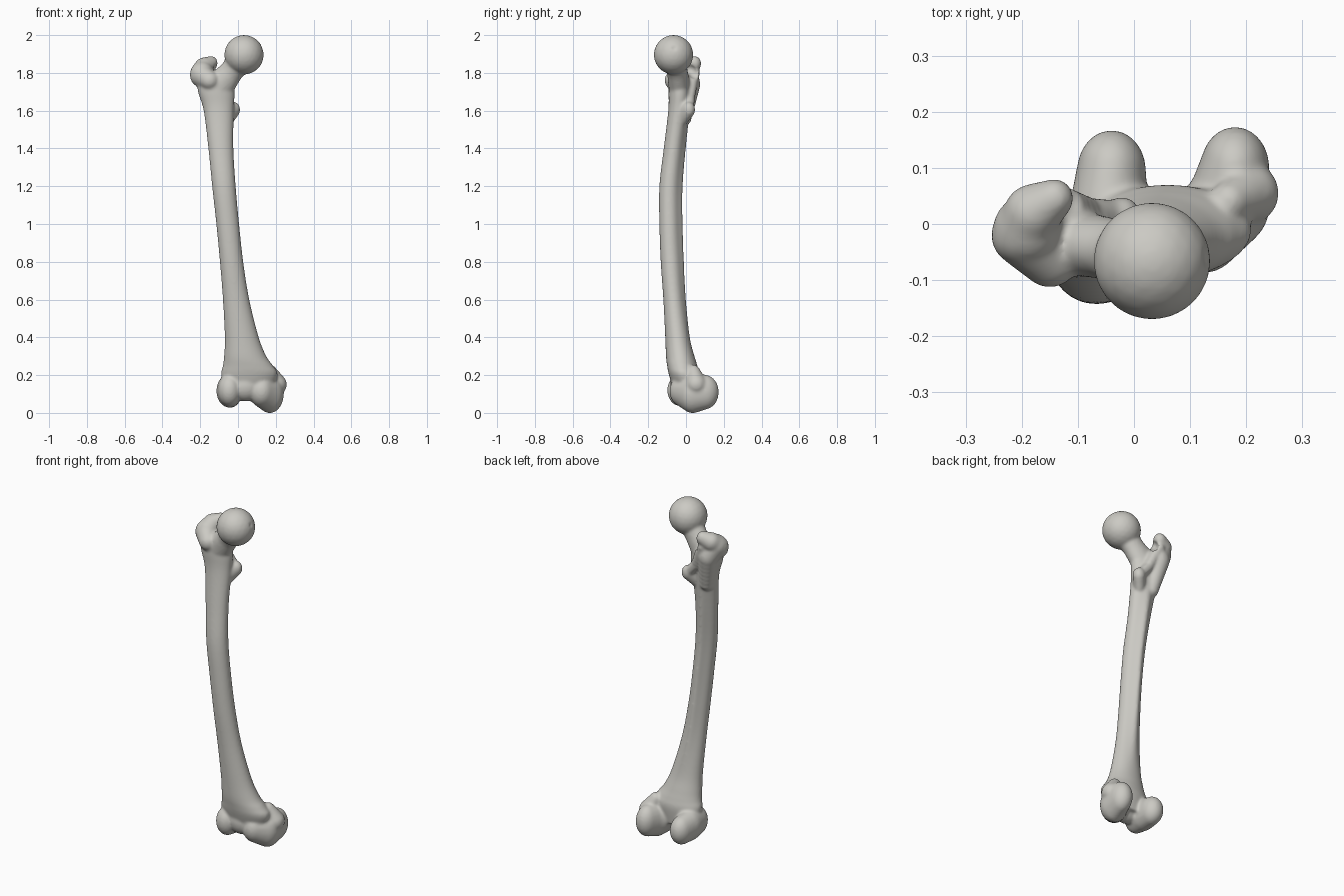
import bpy, bmesh, math
from mathutils import Matrix, Vector

cube = bpy.data.objects.get("Cube")
if cube:
    bpy.data.objects.remove(cube, do_unlink=True)

bone = bpy.data.materials.new("bone_grey")
bone.use_nodes = True
colour = (0.60, 0.59, 0.55, 1)
bone.diffuse_color = colour
bone.node_tree.nodes["Principled BSDF"].inputs["Base Color"].default_value = colour


def make_object(name, bm):
    bmesh.ops.recalc_face_normals(bm, faces=bm.faces)
    mesh = bpy.data.meshes.new(name)
    bm.to_mesh(mesh)
    bm.free()
    mesh.materials.append(bone)
    obj = bpy.data.objects.new(name, mesh)
    bpy.context.collection.objects.link(obj)
    return obj


def add_ball(bm, centre, radii):
    matrix = Matrix.Translation(centre) @ Matrix.Diagonal((*radii, 1))
    bmesh.ops.create_icosphere(bm, subdivisions=3, radius=1, matrix=matrix)


def chain(name, balls, steps=6):
    """Row of blended balls; each is (centre, radius or three radii)."""
    balls = [(Vector(c), Vector(r if isinstance(r, tuple) else (r, r, r))) for c, r in balls]
    bm = bmesh.new()
    add_ball(bm, *balls[0])
    for (c0, r0), (c1, r1) in zip(balls, balls[1:]):
        for i in range(1, steps + 1):
            t = i / steps
            add_ball(bm, c0.lerp(c1, t), r0.lerp(r1, t))
    return make_object(name, bm)


def spline(p0, p1, p2, p3, t):
    return [b + 0.5 * t * (c - a + t * (2*a - 5*b + 4*c - d + t * (3*(b - c) + d - a)))
            for a, b, c, d in zip(p0, p1, p2, p3)]


def loft(name, rows, sides=40, steps=5):
    """Rows are (height, left, right, front, back, depth of rear ridge)."""
    rows = [rows[0], *rows, rows[-1]]
    sections = [spline(*rows[i:i + 4], s / steps)
                for i in range(len(rows) - 3) for s in range(steps)] + [rows[-1]]
    bm = bmesh.new()
    rings = []
    for z, x0, x1, y0, y1, ridge in sections:
        y1 -= ridge
        ring = []
        for k in range(sides):
            a = math.tau * k / sides
            c, s = math.cos(a), math.sin(a)
            x = (x0 + x1) / 2 + (x1 - x0) / 2 * c
            y = (y0 + y1) / 2 + (y1 - y0) / 2 * s + ridge * max(0, s) ** 14
            ring.append(bm.verts.new((x, y, z)))
        rings.append(ring)
    for low, high in zip(rings, rings[1:]):
        for k in range(sides):
            j = (k + 1) % sides
            bm.faces.new((low[k], low[j], high[j], high[k]))
    bm.faces.new(rings[0])
    bm.faces.new(rings[-1])
    return make_object(name, bm)


# Bowed shaft, flaring at both ends
shaft = loft("shaft", [
    (0.10, -0.07, 0.17, -0.06, 0.06, 0),
    (0.20, -0.09, 0.21, -0.09, 0.07, 0),
    (0.25, -0.08, 0.185, -0.10, 0.06, 0),
    (0.30, -0.074, 0.15, -0.106, 0.045, 0),
    (0.40, -0.07, 0.11, -0.11, 0.02, 0),
    (0.60, -0.08, 0.06, -0.12, 0, 0.01),
    (0.80, -0.096, 0.028, -0.134, -0.01, 0.015),
    (1.00, -0.115, 0.006, -0.141, -0.016, 0.018),
    (1.20, -0.137, -0.012, -0.141, -0.016, 0.018),
    (1.40, -0.157, -0.024, -0.118, 0, 0.015),
    (1.60, -0.182, -0.022, -0.094, 0.02, 0.005),
    (1.70, -0.212, -0.018, -0.092, 0.025, 0),
    (1.79, -0.22, -0.03, -0.09, 0.01, 0)])

# Upper end
parts = [
    shaft,
    chain("head", [((0.032, -0.066, 1.896), 0.105)]),
    chain("neck", [((-0.10, -0.035, 1.73), (0.08, 0.058, 0.08)),
                   ((-0.04, -0.045, 1.80), (0.064, 0.055, 0.064)),
                   ((0.02, -0.062, 1.88), (0.066, 0.062, 0.066))]),
    chain("greater_trochanter", [((-0.15, -0.062, 1.76), 0.052),
                                 ((-0.20, -0.02, 1.79), (0.055, 0.055, 0.065)),
                                 ((-0.18, 0.02, 1.83), 0.052),
                                 ((-0.142, 0.045, 1.85), (0.035, 0.036, 0.04))]),
    chain("trochanter_base", [((-0.19, -0.01, 1.80), 0.062),
                              ((-0.16, 0.02, 1.74), (0.055, 0.056, 0.07)),
                              ((-0.13, -0.01, 1.56), 0.04)]),
    chain("rear_crest", [((-0.14, 0.04, 1.80), 0.034), ((-0.08, 0.02, 1.67), 0.028),
                         ((-0.03, 0.015, 1.61), 0.028)]),
    chain("lesser_trochanter", [((-0.05, -0.015, 1.58), (0.035, 0.035, 0.06)),
                                ((-0.022, 0.015, 1.605), (0.034, 0.034, 0.042))]),
]

# Lower end
parts += [
    chain("lateral_condyle", [((-0.045, -0.03, 0.12), (0.062, 0.07, 0.085)),
                              ((-0.045, 0.03, 0.117), (0.07, 0.08, 0.09)),
                              ((-0.04, 0.095, 0.11), (0.062, 0.073, 0.083))]),
    chain("medial_condyle", [((0.125, -0.01, 0.115), (0.07, 0.078, 0.085)),
                             ((0.168, 0.035, 0.10), (0.075, 0.08, 0.102)),
                             ((0.18, 0.10, 0.11), (0.062, 0.074, 0.092))]),
    chain("medial_epicondyle", [((0.203, 0.055, 0.15), 0.056), ((0.17, 0.04, 0.22), 0.035)]),
    chain("kneecap_groove", [((0.04, -0.02, 0.14), (0.09, 0.064, 0.08))]),
]

# Hollows: pit in the head, hollow behind the neck, notch between the condyles
cutters = [
    chain("head_pit", [((0.143, -0.062, 1.936), 0.022)]),
    chain("trochanter_hollow", [((-0.095, 0.045, 1.80), 0.032), ((-0.11, 0.02, 1.82), 0.025)]),
    chain("condyle_notch", [((0.065, 0.17, 0.06), (0.045, 0.05, 0.07)),
                            ((0.06, 0.09, 0.04), (0.04, 0.05, 0.06))]),
]


def remesh(obj, size):
    mod = obj.modifiers.new("Remesh", "REMESH")
    mod.mode = "VOXEL"
    mod.voxel_size = size


# Fuse all parts into one continuous surface
bpy.ops.object.select_all(action="DESELECT")
for part in parts:
    part.select_set(True)
bpy.context.view_layer.objects.active = shaft
bpy.ops.object.join()
shaft.name = "thigh_bone"
remesh(shaft, 0.007)
for cutter in cutters:
    remesh(cutter, 0.006)
    cutter.hide_render = True
    cut = shaft.modifiers.new("Hollow", "BOOLEAN")
    cut.operation = "DIFFERENCE"
    cut.object = cutter
remesh(shaft, 0.006)
smooth = shaft.modifiers.new("Smooth", "SMOOTH")
smooth.factor = 0.5
smooth.iterations = 10
for mod in list(shaft.modifiers):
    bpy.ops.object.modifier_apply(modifier=mod.name)
for cutter in cutters:
    bpy.data.objects.remove(cutter, do_unlink=True)
bpy.ops.object.shade_smooth()
